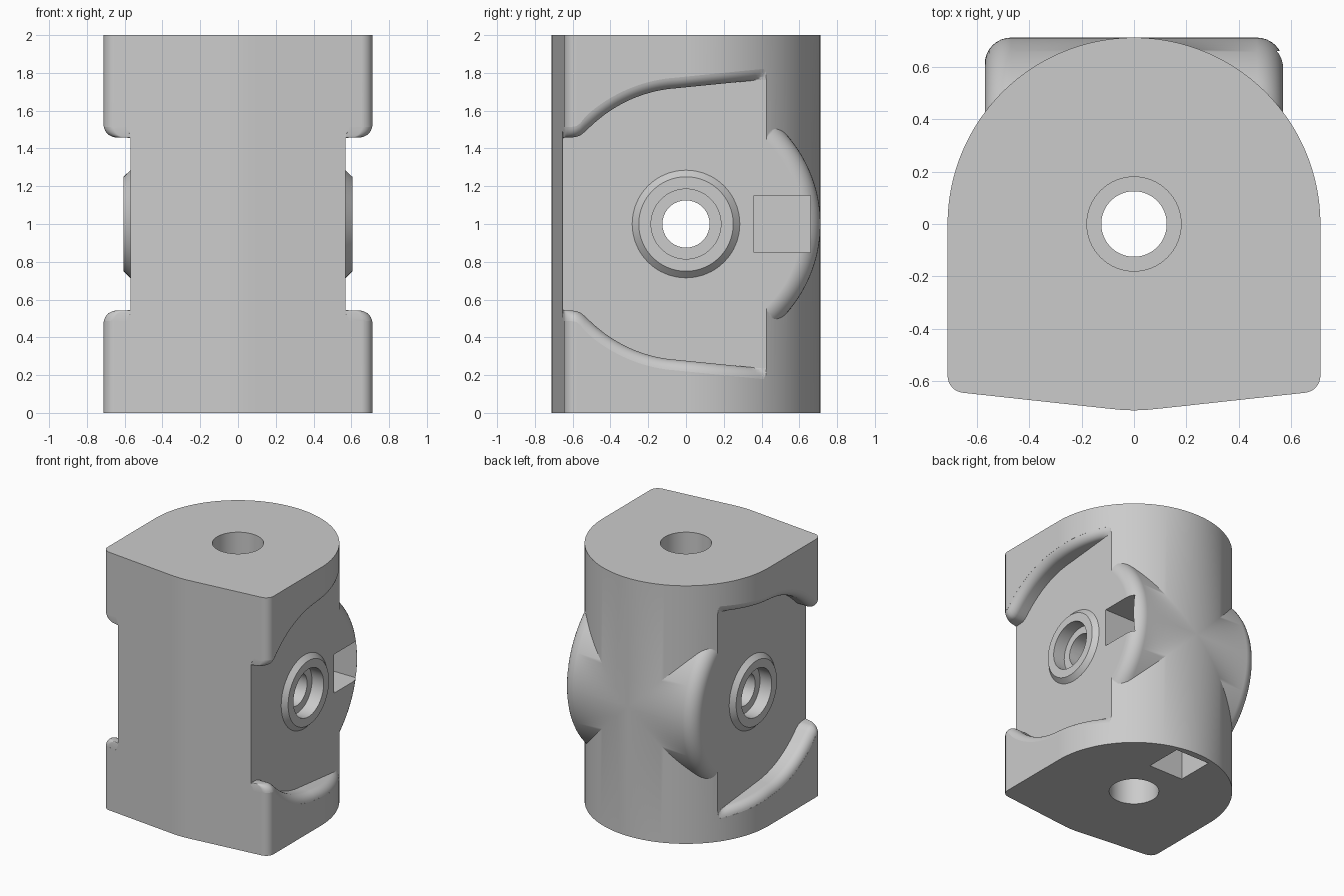
import bpy, bmesh
from math import sin, cos, pi, radians, sqrt

cube = bpy.data.objects.get("Cube")
if cube:
    bpy.data.objects.remove(cube, do_unlink=True)

R = 0.712        # main radius of both crossing cylinders
FLAT = 0.57      # x of the recessed side flats
MID = 1.0        # height of the cross axis
CORNER = 0.065   # front corner rounding
CORNER_Y = -0.58
EDGE = 0.065     # rounding along the recess rim

grey = bpy.data.materials.new("plain_grey")
grey.use_nodes = True
grey.diffuse_color = (0.6, 0.6, 0.6, 1)
grey.node_tree.nodes["Principled BSDF"].inputs["Base Color"].default_value = (0.6, 0.6, 0.6, 1)


def loft(name, loops):
    """Closed solid through a list of equally long point loops."""
    bm = bmesh.new()
    rings = [[bm.verts.new(p) for p in loop] for loop in loops]
    n = len(rings[0])
    for a, b in zip(rings, rings[1:]):
        for i in range(n):
            j = (i + 1) % n
            bm.faces.new((a[i], a[j], b[j], b[i]))
    bm.faces.new(rings[0][::-1])
    bm.faces.new(rings[-1])
    bmesh.ops.recalc_face_normals(bm, faces=bm.faces)
    mesh = bpy.data.meshes.new(name)
    bm.to_mesh(mesh)
    bm.free()
    mesh.materials.append(grey)
    obj = bpy.data.objects.new(name, mesh)
    bpy.context.collection.objects.link(obj)
    return obj


def lathe_x(name, profile, angles):
    return loft(name, [[(x, r * cos(a), MID + r * sin(a)) for a in angles] for x, r in profile])


def lathe_z(name, profile, angles):
    return loft(name, [[(r * cos(a), r * sin(a), z) for a in angles] for z, r in profile])


def box(name, x0, x1, y0, y1, z0, z1):
    return loft(name, [[(x0, y0, z), (x1, y0, z), (x1, y1, z), (x0, y1, z)] for z in (z0, z1)])


def combine(target, tool, operation):
    mod = target.modifiers.new(operation.lower(), 'BOOLEAN')
    mod.operation = operation
    mod.solver = 'EXACT'
    mod.object = tool
    bpy.context.view_layer.objects.active = target
    bpy.ops.object.modifier_apply(modifier=mod.name)
    bpy.data.objects.remove(tool, do_unlink=True)


def steps(a, b, n):
    return [a + (b - a) * i / n for i in range(n + 1)]


full = steps(0, 2 * pi, 64)[:-1]

# Main block: round back, straight sides, shallow prow at the front
half = [(0.05, -0.71), (0.1, -0.705)]
half += [(R - CORNER + CORNER * cos(a), CORNER_Y + CORNER * sin(a))
         for a in steps(radians(-84), 0, 8)]
half += [(R * cos(a), R * sin(a)) for a in steps(0, pi / 2, 48)[:-1]]
outline = [(0, -R)] + half + [(0, R)] + [(-x, y) for x, y in reversed(half)]
body = loft("pivot_block", [[(x, y, z) for x, y in outline] for z in (0, 2)])


# Side recesses with a rounded rim that follows the outer surface
def surface(y):
    if y >= 0:
        return sqrt(max(0, R * R - y * y))
    if y > CORNER_Y:
        return R
    d = CORNER_Y - y
    if d < CORNER * 0.99:
        return R - CORNER + sqrt(CORNER ** 2 - d * d)
    return R - CORNER - (d - CORNER) / 0.109


def rim(y):
    if y > -0.07:
        return 0.717 + 0.1 * (y + 0.07)
    arc, low = sqrt(max(0, 0.72 ** 2 - y * y)), 0.455
    return (arc + low + sqrt((arc - low) ** 2 + 0.0009)) / 2


ys = [-0.8, -0.656, -0.651]
ys += [CORNER_Y - CORNER * sin(a) for a in steps(radians(80), 0, 8)]
ys += steps(-0.56, 0.5, 48)


def recess_loop(side, level, x_of, t):
    top = []
    for y in ys:
        slope = (rim(y + 0.005) - rim(y - 0.005)) / 0.01
        lift = EDGE * (1 - cos(t)) * sqrt(1 + slope * slope)
        x = max(FLAT + 0.0004 * level, x_of(y))
        top.append((side * x, y, rim(y) + lift))
    return ([(x, y, MID + h) for x, y, h in top] +
            [(x, y, MID - h) for x, y, h in reversed(top)])


tilts = steps(0, radians(82), 8)
for side in (-1, 1):
    loops = [recess_loop(side, 0, lambda y: FLAT, 0)]
    for k, t in enumerate(tilts):
        loops.append(recess_loop(side, k + 1, lambda y: surface(y) - EDGE * (1 - sin(t)), t))
    loops.append(recess_loop(side, 0, lambda y: 1.0, tilts[-1]))
    combine(body, loft("recess_cutter", loops), 'DIFFERENCE')

# Cross cylinder at the back, rounded at both ends
end = [(FLAT - 0.1 + 0.1 * sin(a), R - 0.1 + 0.1 * cos(a)) for a in steps(0, pi / 2, 8)]
barrel = [(-x, r) for x, r in reversed(end)] + end
combine(body, lathe_x("cross_barrel", barrel, steps(-pi / 2, pi / 2, 96)), 'UNION')

# Chamfered bosses around the cross bore
for side in (-1, 1):
    boss = [(side * 0.5, 0.285), (side * FLAT, 0.285), (side * 0.605, 0.25)]
    combine(body, lathe_x("side_boss", boss, full), 'UNION')

# Stepped bores
cross = [(-0.9, 0.185), (-0.505, 0.185), (-0.505, 0.125),
         (0.505, 0.125), (0.505, 0.185), (0.9, 0.185)]
combine(body, lathe_x("cross_bore", cross, full), 'DIFFERENCE')
upright = [(-0.1, 0.18), (0.3, 0.18), (0.3, 0.125),
           (1.7, 0.125), (1.7, 0.18), (2.1, 0.18)]
combine(body, lathe_z("upright_bore", upright, full), 'DIFFERENCE')

# Square pockets in the left flat and the underside
combine(body, box("side_pocket", 0.27, 0.9, 0.36, 0.66, 0.85, 1.15), 'DIFFERENCE')
combine(body, box("bottom_pocket", -0.15, 0.15, 0.36, 0.66, -0.1, 0.3), 'DIFFERENCE')

# Smooth shading with crisp edges
bpy.ops.object.select_all(action='DESELECT')
body.select_set(True)
bpy.context.view_layer.objects.active = body
bpy.ops.object.shade_smooth_by_angle(angle=radians(30))
weighted = body.modifiers.new("weighted_normals", 'WEIGHTED_NORMAL')
weighted.keep_sharp = True
